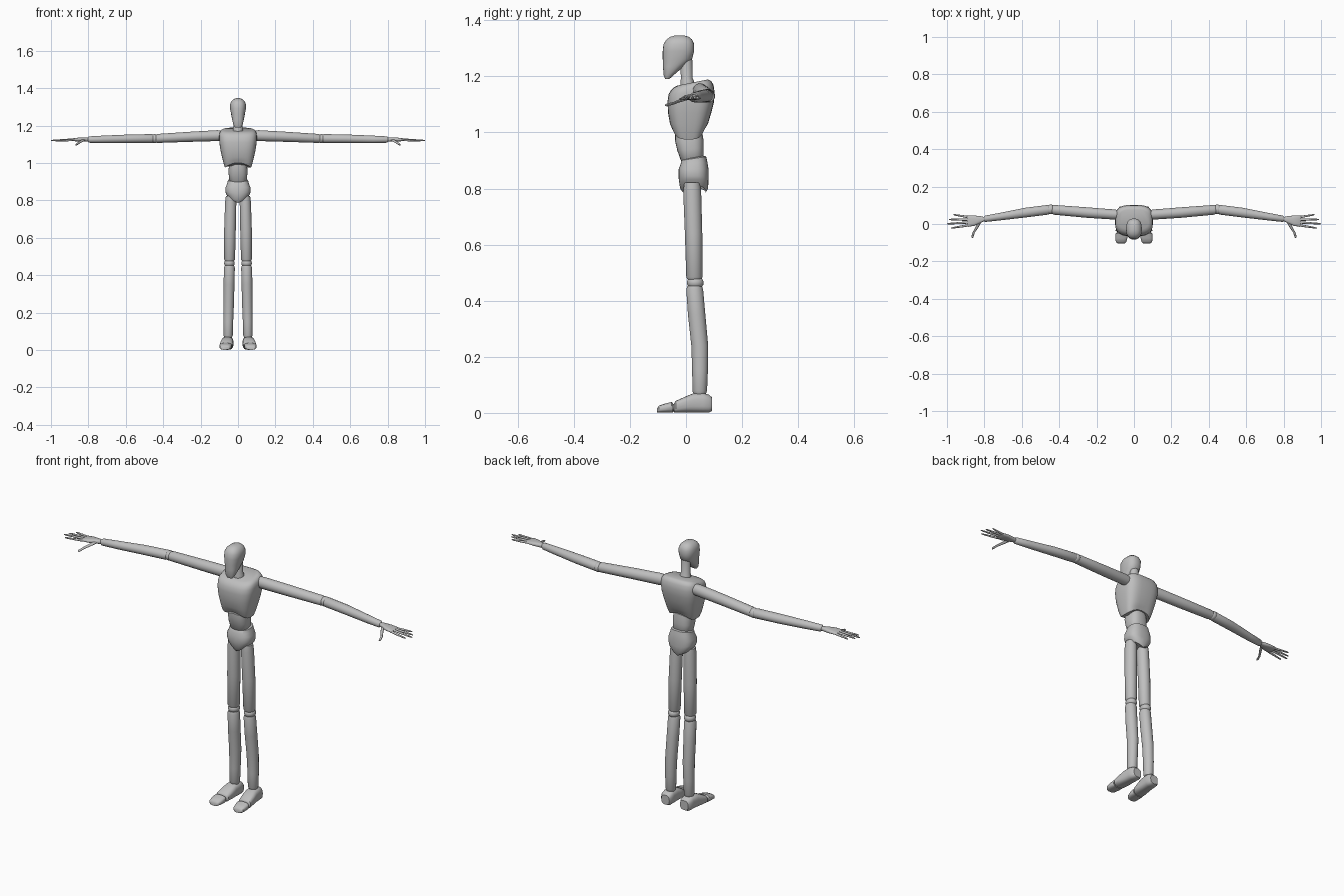
import bpy, bmesh, math
from mathutils import Vector

grey = bpy.data.materials.new("plain grey")
grey.diffuse_color = (0.52, 0.52, 0.52, 1)

# For each sweep axis: index of the sweep, first half-width and second half-width coordinates
AXES = {'x': (0, 1, 2), 'y': (1, 0, 2), 'z': (2, 0, 1)}


def loft(name, axis, rings, n=28, power=2.0, side=1, bend=None, angle=40):
    """Rings: (position, centre1, centre2, half1, half2, tilt). Tilt shears along the second coordinate."""
    s, p, q = AXES[axis]
    bm = bmesh.new()
    loops = []
    for pos, c1, c2, h1, h2, *tilt in rings:
        loop = []
        for i in range(n):
            a = 2 * math.pi * i / n
            c, d = math.cos(a), math.sin(a)
            du = math.copysign(abs(c) ** (2 / power), c) * h1
            dv = math.copysign(abs(d) ** (2 / power), d) * h2
            co = Vector((0, 0, 0))
            co[s] = pos + (tilt[0] * dv if tilt else 0)
            co[p], co[q] = c1 + du, c2 + dv
            if bend:
                co = bend(co)
            co.x *= side
            loop.append(bm.verts.new(co))
        loops.append(loop)
    for a, b in zip(loops, loops[1:]):
        for i in range(n):
            j = (i + 1) % n
            bm.faces.new((a[i], a[j], b[j], b[i]))
    bm.faces.new(loops[0])
    bm.faces.new(loops[-1])
    return finish(name, bm, angle)


def finish(name, bm, angle=40):
    bmesh.ops.recalc_face_normals(bm, faces=bm.faces)
    mesh = bpy.data.meshes.new(name)
    bm.to_mesh(mesh)
    bm.free()
    mesh.materials.append(grey)
    ob = bpy.data.objects.new(name, mesh)
    bpy.context.collection.objects.link(ob)
    bpy.ops.object.select_all(action='DESELECT')
    ob.select_set(True)
    bpy.context.view_layer.objects.active = ob
    bpy.ops.object.shade_smooth_by_angle(angle=math.radians(angle))
    return ob


def ball(name, centre, size):
    bm = bmesh.new()
    bmesh.ops.create_uvsphere(bm, u_segments=20, v_segments=12, radius=1)
    for v in bm.verts:
        v.co = Vector(centre) + Vector(a * b for a, b in zip(v.co, size))
    return finish(name, bm)


# Head: flat face in front, jaw slanting down to the chin
head = [(1.190, .016, -.074, -.060), (1.205, .025, -.080, -.043), (1.235, .032, -.082, -.008),
        (1.262, .037, -.083, .022), (1.290, .042, -.083, .029), (1.315, .042, -.080, .029),
        (1.331, .035, -.070, .022), (1.341, .024, -.056, .010), (1.346, .010, -.038, -.008)]
loft("head", 'z', [(z, 0, (f + b) / 2, w, (b - f) / 2) for z, w, f, b in head], power=2.4)
loft("neck", 'z', [(1.150, 0, .006, .027, .026), (1.185, 0, .004, .026, .024),
                   (1.192, 0, .003, .023, .021), (1.255, 0, .001, .023, .022),
                   (1.275, 0, .0, .018, .018)])

# Chest: broad at the shoulders, arched lower edge
def arch(co):
    k = max(0, min(1, (1.03 - co.z) / .05))
    co.z += .026 * k * max(0, 1 - (co.x / .07) ** 2)
    return co


chest = [(.975, .070, -.042, .060), (1.000, .078, -.050, .068), (1.030, .085, -.057, .078),
         (1.070, .094, -.064, .090), (1.110, .100, -.066, .100), (1.140, .101, -.062, .102),
         (1.160, .099, -.053, .098), (1.172, .092, -.043, .090), (1.178, .078, -.030, .078)]
tilts = [0, 0, 0, 0, 0, .05, .12, .17, .2]
loft("chest", 'z', [(z, 0, (f + b) / 2, w, (b - f) / 2, t)
                    for (z, w, f, b), t in zip(chest, tilts)], n=40, power=3.2, bend=arch)

# Abdomen and pelvis
loft("abdomen", 'z', [(.900, 0, .022, .040, .036, .15), (.908, 0, .022, .047, .041, .15),
                      (.940, 0, .016, .050, .047, .1), (.970, 0, .012, .050, .051),
                      (1.000, 0, .010, .046, .048), (1.015, 0, .010, .030, .030)], power=2.6)


def hips(co):
    # leg openings rise towards the outside
    k = max(0, min(1, (.85 - co.z) / .05))
    co.z += .032 * k * min(1, abs(co.x) / .06)
    return co


loft("pelvis", 'z', [(.785, 0, .030, .048, .040), (.800, 0, .029, .063, .050),
                     (.835, 0, .027, .067, .053), (.870, 0, .027, .066, .053),
                     (.890, 0, .028, .058, .048, .12), (.907, 0, .028, .054, .044, .15),
                     (.911, 0, .028, .046, .038, .15)], n=32, power=2.6, bend=hips)

# Finger rows: base (x, y, z), tip (x, y, z)
FINGERS = {
    "little_finger": ((.885, .037, 1.123), (.965, .050, 1.122)),
    "ring_finger": ((.890, .023, 1.125), (.988, .024, 1.121)),
    "middle_finger": ((.890, .008, 1.125), (1.000, .001, 1.120)),
    "index_finger": ((.885, -.007, 1.122), (.978, -.022, 1.118)),
}

for side, tag in ((1, "left"), (-1, "right")):
    # Arm
    loft(tag + "_upper_arm", 'x', [(.080, .050, 1.146, .024, .026), (.110, .051, 1.146, .027, .029),
                                   (.250, .061, 1.140, .028, .027), (.430, .076, 1.131, .026, .024),
                                   (.440, .077, 1.130, .022, .021)], side=side)
    ball(tag + "_elbow", (side * .446, .078, 1.130), (.024, .026, .024))
    loft(tag + "_forearm", 'x', [(.450, .077, 1.130, .022, .021), (.460, .076, 1.130, .026, .024),
                                 (.580, .061, 1.129, .026, .023), (.720, .039, 1.126, .020, .020),
                                 (.795, .028, 1.125, .017, .017), (.803, .027, 1.125, .011, .012)], side=side)
    # Hand
    loft(tag + "_palm", 'x', [(.798, .027, 1.125, .010, .010), (.825, .023, 1.125, .019, .011),
                              (.855, .018, 1.125, .028, .010), (.888, .015, 1.124, .030, .007),
                              (.893, .015, 1.124, .026, .004)], n=20, power=2.6, side=side)
    for name, (a, b) in FINGERS.items():
        a, b = Vector(a), Vector(b)
        rings = []
        for t, r in ((0, .0062), (.45, .0058), (.5, .0052), (.9, .0042), (1, .002)):
            c = a.lerp(b, t)
            rings.append((c.x, c.y, c.z, r, r * .9))
        loft(f"{tag}_{name}", 'x', rings, n=10, side=side)
    loft(tag + "_thumb", 'y', [(-.074, .863, 1.097, .003, .003), (-.068, .864, 1.098, .006, .005),
                               (-.045, .857, 1.104, .006, .005), (-.022, .842, 1.113, .008, .006),
                               (.008, .826, 1.122, .009, .006)], n=10, side=side)
    # Leg
    loft(tag + "_thigh", 'z', [(.476, .045, .030, .024, .025), (.484, .045, .030, .029, .029),
                               (.640, .043, .027, .031, .031), (.790, .039, .022, .030, .032),
                               (.822, .038, .022, .027, .028)], side=side)
    ball(tag + "_knee", (side * .046, .033, .464), (.028, .030, .024))
    loft(tag + "_shin", 'z', [(.068, .053, .049, .021, .022), (.078, .053, .049, .025, .026),
                              (.150, .052, .050, .026, .028), (.240, .050, .049, .028, .030),
                              (.350, .048, .038, .029, .031), (.440, .046, .031, .029, .030),
                              (.452, .046, .031, .025, .026)], side=side)
    ball(tag + "_ankle", (side * .053, .049, .068), (.020, .020, .018))
    # Foot in two pieces: heel with instep, and toe cap
    foot = [(-.042, .064, .024, .035, .034), (-.036, .064, .031, .037, .042), (0, .060, .032, .038, .058),
            (.025, .058, .030, .036, .068), (.060, .056, .029, .036, .070),
            (.082, .055, .027, .034, .064), (.093, .054, .020, .029, .048)]
    loft(tag + "_foot", 'y', [(y, x, (h + .002) / 2 + (.006 if y > .09 else 0), w + .003, h / 2)
                              for y, x, w, _, h in foot], power=2.8, side=side)
    toe = [(-.103, .069, .020, .016), (-.096, .069, .028, .025), (-.075, .067, .032, .032),
           (-.052, .066, .033, .038), (-.046, .065, .029, .034)]
    loft(tag + "_toe_cap", 'y', [(y, x, h / 2 + .001, w, h / 2) for y, x, w, h in toe], power=2.8, side=side)
    ball(tag + "_toe_joint", (side * .064, -.044, .018), (.026, .010, .014))
